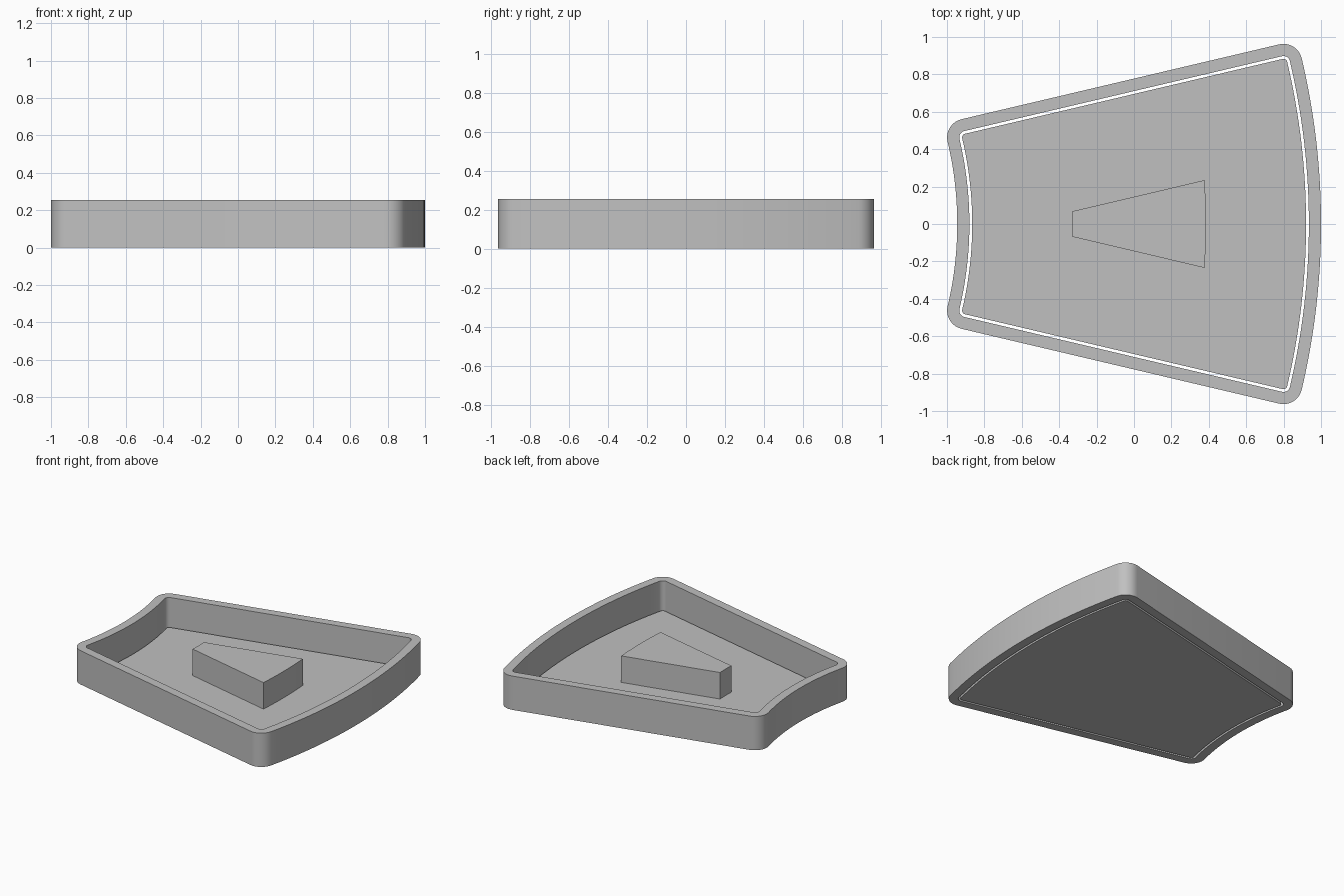
import bpy
import bmesh
from math import sqrt, atan, atan2, cos, sin, pi, radians

cube = bpy.data.objects.get("Cube")
if cube:
    bpy.data.objects.remove(cube, do_unlink=True)

# Tapered sector shared by every part
CENTRE = -2.85                  # x of the centre of both end arcs
APEX = -3.30                    # x where the straight sides would meet
SLOPE = 0.2356                  # slope of the straight sides
R_NEAR, R_FAR = 1.905, 3.85     # radii of the end arcs
CORNER = 0.1                    # outer corner radius
HEIGHT = 0.255
FLOOR = 0.037

grey = bpy.data.materials.new("plain_grey")
grey.use_nodes = True
grey.diffuse_color = (0.53, 0.53, 0.53, 1)
grey.node_tree.nodes["Principled BSDF"].inputs["Base Color"].default_value = grey.diffuse_color


def outline(inset, arc_steps=16, corner_steps=10):
    """Closed outline moved inwards by inset; its corners sharpen as it shrinks."""
    core = max(inset, CORNER)
    r = core - inset
    b = SLOPE * (CENTRE - APEX) - core * sqrt(1 + SLOPE ** 2)

    def corner(radius):
        k = 1 + SLOPE ** 2
        u = (-SLOPE * b + sqrt(radius ** 2 * k - b ** 2)) / k
        return u, SLOPE * u + b

    def sweep(x, y, radius, start, end, steps):
        angles = [start + (end - start) * i / steps for i in range(steps + 1)]
        return [(x + radius * cos(a), y + radius * sin(a)) for a in angles]

    far, near = corner(R_FAR - core), corner(R_NEAR + core)
    far_angle, near_angle = atan2(far[1], far[0]), atan2(near[1], near[0])
    side_normal = pi / 2 + atan(SLOPE)

    half = sweep(CENTRE, 0, R_FAR - inset, 0, far_angle, arc_steps)
    half += sweep(CENTRE + far[0], far[1], r, far_angle, side_normal, corner_steps)[1:]
    half += sweep(CENTRE + near[0], near[1], r, side_normal, pi + near_angle, corner_steps)
    half += sweep(CENTRE, 0, R_NEAR + inset, near_angle, 0, arc_steps)[1:]
    return half + [(x, -y) for x, y in half[-2:0:-1]]


def finish(name, bm):
    bmesh.ops.remove_doubles(bm, verts=bm.verts, dist=1e-5)
    bmesh.ops.recalc_face_normals(bm, faces=bm.faces)
    mesh = bpy.data.meshes.new(name)
    bm.to_mesh(mesh)
    bm.free()
    mesh.materials.append(grey)
    obj = bpy.data.objects.new(name, mesh)
    bpy.context.collection.objects.link(obj)
    bpy.ops.object.select_all(action='DESELECT')
    obj.select_set(True)
    bpy.context.view_layer.objects.active = obj
    bpy.ops.object.shade_smooth_by_angle(angle=radians(30))
    return obj


def slab(name, inset, bottom, top):
    """Solid plate with the sector outline."""
    bm = bmesh.new()
    points = outline(inset)
    face = bm.faces.new([bm.verts.new((x, y, bottom)) for x, y in points])
    bmesh.ops.remove_doubles(bm, verts=bm.verts, dist=1e-5)
    face = bm.faces[:][0]
    extruded = bmesh.ops.extrude_face_region(bm, geom=[face], use_keep_orig=True)
    moved = [g for g in extruded["geom"] if isinstance(g, bmesh.types.BMVert)]
    bmesh.ops.translate(bm, verts=moved, vec=(0, 0, top - bottom))
    return finish(name, bm)


def frame(name, outer, inner, bottom, top):
    """Wall running between two sector outlines."""
    bm = bmesh.new()
    levels = [(outer, bottom), (outer, top), (inner, top), (inner, bottom)]
    loops = [[bm.verts.new((x, y, z)) for x, y in outline(d)] for d, z in levels]
    count = len(loops[0])
    for a, b in zip(loops, loops[1:] + loops[:1]):
        for i in range(count):
            j = (i + 1) % count
            bm.faces.new((a[i], a[j], b[j], b[i]))
    return finish(name, bm)


# Surrounding wall, loose floor plate with a narrow gap, and central block
frame("outer_wall", 0, 0.065, 0, HEIGHT)
slab("floor_plate", 0.08, 0, FLOOR)
slab("centre_block", 0.615, FLOOR, FLOOR + 0.2)
